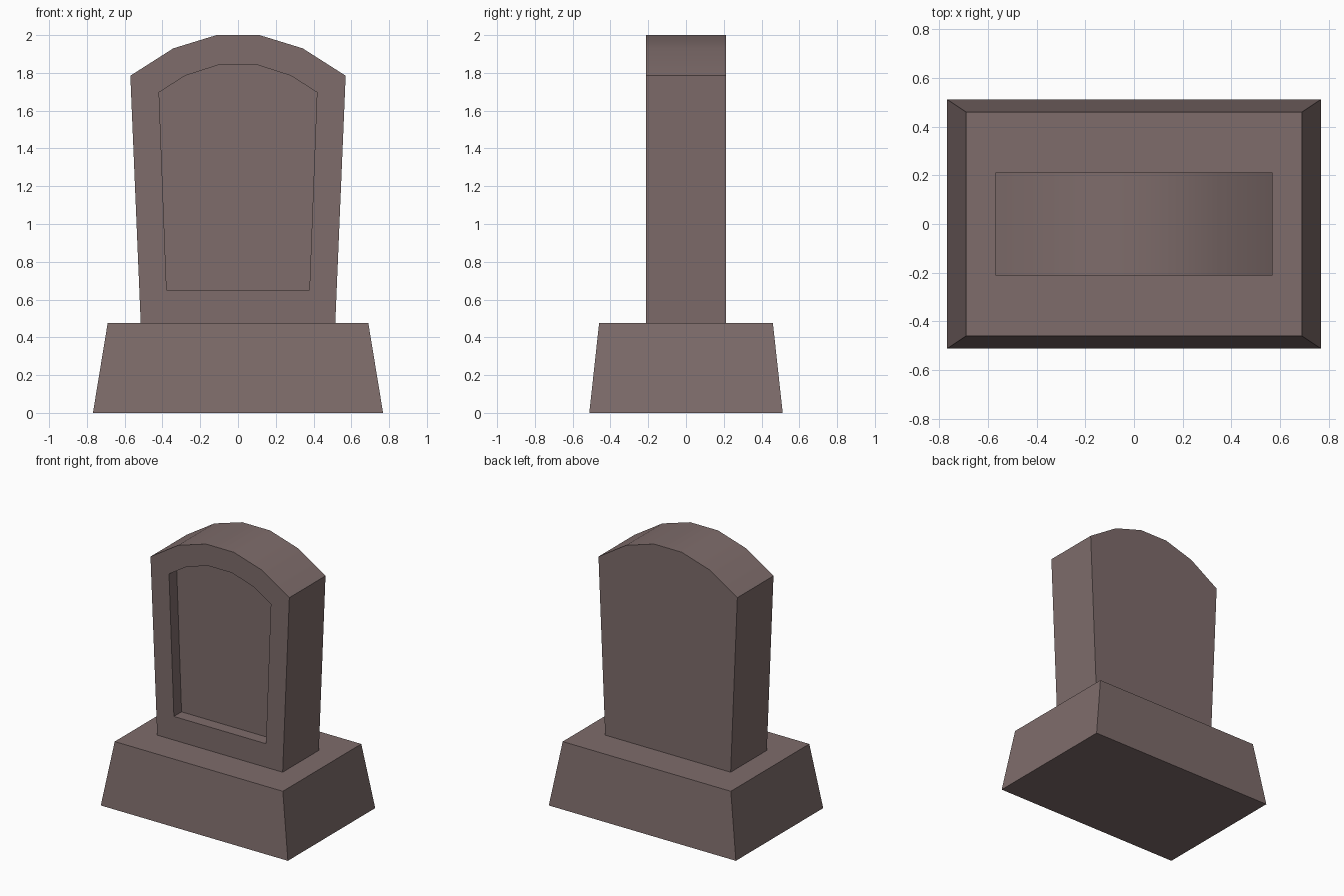
import bpy, bmesh, math

if "Cube" in bpy.data.objects:
    bpy.data.objects.remove(bpy.data.objects["Cube"])

stone = bpy.data.materials.new("warm grey stone")
stone.diffuse_color = (0.209, 0.150, 0.146, 1)
stone.use_nodes = True
stone.node_tree.nodes["Principled BSDF"].inputs["Base Color"].default_value = stone.diffuse_color


def finish(name, bm):
    bmesh.ops.recalc_face_normals(bm, faces=bm.faces)
    me = bpy.data.meshes.new(name)
    bm.to_mesh(me)
    bm.free()
    me.materials.append(stone)
    ob = bpy.data.objects.new(name, me)
    bpy.context.collection.objects.link(ob)
    return ob


def ring(bm, points):
    return [bm.verts.new(p) for p in points]


def bridge(bm, a, b):
    n = len(a)
    for i in range(n):
        j = (i + 1) % n
        bm.faces.new((a[i], a[j], b[j], b[i]))


def outline(half, y):
    # mirror the right half of a profile to a closed loop
    pts = half + [(-x, z) for x, z in reversed(half)]
    return [(x, y, z) for x, z in pts]


# tapered plinth
bm = bmesh.new()
loops = [ring(bm, [(sx * w, sy * d, z) for sx, sy in ((-1, -1), (1, -1), (1, 1), (-1, 1))])
         for w, d, z in ((0.768, 0.512, 0), (0.69, 0.46, 0.475))]
bridge(bm, *loops)
for l in loops:
    bm.faces.new(l)
finish("plinth", bm)

# arched headstone with a recessed front panel
outer = [(0.515, 0.475), (0.57, 1.785), (0.342, 1.93), (0.114, 2.0)]
inner = [(0.378, 0.65), (0.418, 1.697), (0.28, 1.785), (0.1, 1.843)]
depth, recess = 0.212, 0.09
bm = bmesh.new()
loops = [ring(bm, outline(outer, depth)), ring(bm, outline(outer, -depth)),
         ring(bm, outline(inner, -depth)), ring(bm, outline(inner, -depth + recess))]
for a, b in zip(loops, loops[1:]):
    bridge(bm, a, b)
bm.faces.new(loops[0])
bm.faces.new(loops[-1])
head = finish("headstone", bm)

# smooth only the shallow arch creases
bpy.context.view_layer.objects.active = head
head.select_set(True)
bpy.ops.object.shade_smooth_by_angle(angle=math.radians(30))
